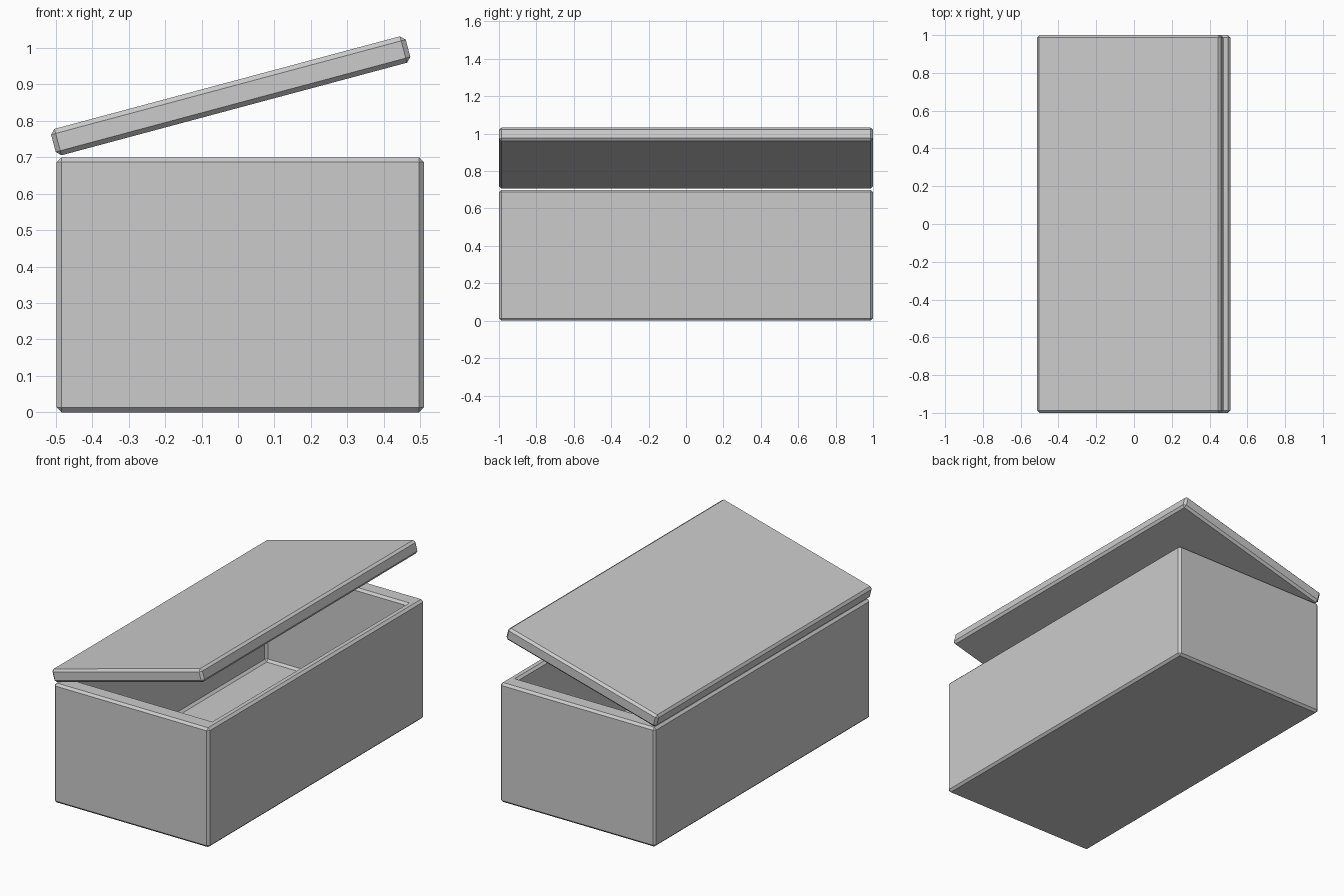
import bpy, bmesh
from math import radians

if "Cube" in bpy.data.objects:
    bpy.data.objects.remove(bpy.data.objects["Cube"])

WIDTH, LENGTH, HEIGHT = 1.008, 2.0, 0.7
FLOOR, LID_T, CHAMFER = 0.12, 0.075, 0.013


def make_block(name, size, location, tilt=0.0, hollow=None):
    """Chamfered block; hollow = (x scale, y scale, depth) sinks the top face."""
    bm = bmesh.new()
    bmesh.ops.create_cube(bm, size=1.0)
    bmesh.ops.scale(bm, vec=size, verts=bm.verts)
    if hollow:
        sx, sy, depth = hollow
        bm.normal_update()
        top = max(bm.faces, key=lambda f: f.calc_center_median().z)
        # rim
        bmesh.ops.inset_individual(bm, faces=[top], thickness=0.02)
        for v in top.verts:
            v.co.x = size[0] / 2 * sx * (1 if v.co.x > 0 else -1)
            v.co.y = size[1] / 2 * sy * (1 if v.co.y > 0 else -1)
        # inner walls and floor
        bottom = bmesh.ops.extrude_discrete_faces(bm, faces=[top])["faces"][0]
        bmesh.ops.translate(bm, vec=(0, 0, -depth), verts=bottom.verts)
    bm.normal_update()
    sharp = [e for e in bm.edges if e.calc_face_angle(0) > 0.5]
    bmesh.ops.bevel(bm, geom=sharp, offset=CHAMFER, segments=1,
                    affect='EDGES', profile=0.5)
    bmesh.ops.recalc_face_normals(bm, faces=bm.faces)
    mesh = bpy.data.meshes.new(name)
    bm.to_mesh(mesh)
    bm.free()
    obj = bpy.data.objects.new(name, mesh)
    obj.location = location
    obj.rotation_euler.y = tilt
    bpy.context.collection.objects.link(obj)
    return obj


# Open box body
make_block("box_body", (WIDTH, LENGTH, HEIGHT), (0.006, 0, HEIGHT / 2),
           hollow=(0.9, 0.9, HEIGHT - FLOOR))

# Lid, propped open along the left edge
make_block("lid", (WIDTH, LENGTH, LID_T), (-0.02, 0, 0.869), tilt=radians(-15))
